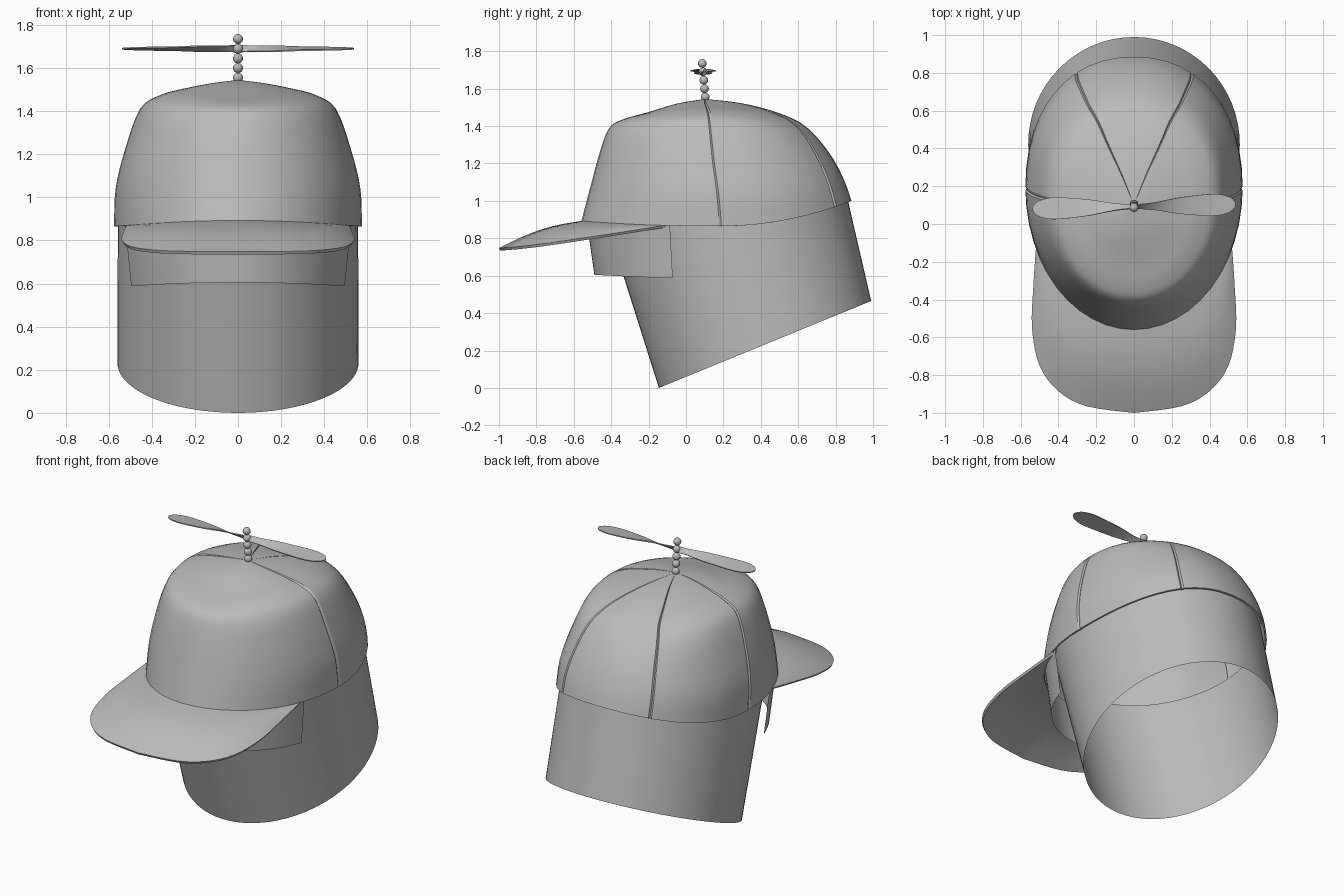
import bpy
import bmesh
from math import sin, cos, pi, radians, copysign
from mathutils import Vector
from mathutils.geometry import interpolate_bezier

if "Cube" in bpy.data.objects:
    bpy.data.objects.remove(bpy.data.objects["Cube"], do_unlink=True)

grey = bpy.data.materials.new("plain grey")
grey.use_nodes = True
grey.diffuse_color = (0.5, 0.5, 0.5, 1)
grey.node_tree.nodes["Principled BSDF"].inputs["Base Color"].default_value = grey.diffuse_color


def curve(points, steps=4):
    """Smooth path through the points."""
    pts = [Vector(p) for p in points]
    ends = [pts[0]] + pts + [pts[-1]]
    path = [pts[0]]
    for i in range(len(pts) - 1):
        before, a, b, after = ends[i:i + 4]
        path += interpolate_bezier(a, a + (b - before) / 6, b - (after - a) / 6, b, steps + 1)[1:]
    return path


def finish(obj, thickness=0, offset=-1, angle=30):
    obj.data.materials.clear()
    obj.data.materials.append(grey)
    bpy.ops.object.select_all(action='DESELECT')
    obj.select_set(True)
    bpy.context.view_layer.objects.active = obj
    if thickness:
        mod = obj.modifiers.new("thickness", 'SOLIDIFY')
        mod.thickness = thickness
        mod.offset = offset
        bpy.ops.object.modifier_apply(modifier=mod.name)
    bpy.ops.object.shade_smooth_by_angle(angle=radians(angle))


def sheet(name, rows, closed=False, **options):
    """Surface lofted through equal rows of points."""
    bm = bmesh.new()
    grid = [[bm.verts.new(p) for p in row] for row in rows]
    count = len(rows[0])
    for low, high in zip(grid, grid[1:]):
        for c in range(count if closed else count - 1):
            d = (c + 1) % count
            bm.faces.new((low[c], low[d], high[d], high[c]))
    bmesh.ops.remove_doubles(bm, verts=bm.verts, dist=0.0005)
    mesh = bpy.data.meshes.new(name)
    bm.to_mesh(mesh)
    bm.free()
    obj = bpy.data.objects.new(name, mesh)
    bpy.context.collection.objects.link(obj)
    finish(obj, **options)


def bow(power, value):
    return copysign(abs(value) ** power, value)


# Cap crown: front, side and back profiles blended around, seams pressed in
front = curve([(0, -.56, .89), (0, -.51, 1.08), (0, -.455, 1.28), (0, -.41, 1.39),
               (0, -.34, 1.435), (0, -.2, 1.475), (0, -.05, 1.52), (0, .1, 1.545)])
side = curve([(.575, .19, .865), (.568, .175, 1.04), (.525, .15, 1.22), (.455, .13, 1.41),
              (.36, .12, 1.475), (.25, .11, 1.505), (.12, .1, 1.53), (0, .1, 1.545)])
back = curve([(0, .885, 1), (0, .85, 1.1), (0, .79, 1.22), (0, .7, 1.34),
              (0, .6, 1.425), (0, .45, 1.485), (0, .28, 1.525), (0, .1, 1.545)])
seams = (90, 150, 210, 270)
angles = sorted([i * 7.5 for i in range(48)] + [s + d for s in seams for d in (-.9, .9)])
inner_point = Vector((0, .15, 1))
rows = []
for f, s, b in zip(front, side, back):
    row = []
    for a in angles:
        to_front = cos(radians(a))
        power = 1 if to_front > 0 else .91
        end = f if to_front > 0 else b
        reach = abs(to_front) ** power
        p = Vector((s.x * bow(power, sin(radians(a))),
                    s.y + (end.y - s.y) * reach,
                    s.z + (end.z - s.z) * reach ** 2))
        if a in seams and s.x > 0.01:
            p = p.lerp(inner_point, .012)
        row.append(p)
    rows.append(row)
sheet("cap_crown", rows, closed=True, thickness=.01, angle=25)


# Tilted open oval tube under the cap
def oval(front_end, back_end, width):
    a, b = Vector(front_end), Vector(back_end)
    mid, half = (a + b) / 2, (a - b) / 2
    return [mid + half * cos(t) + Vector((width * sin(t), 0, 0))
            for t in (2 * pi * i / 64 for i in range(64))]


sheet("head_tube", [oval((0, -.145, 0), (0, .99, .465), .56),
                    oval((0, -.43, .9), (0, .862, 1.02), .557)], closed=True)


# Forehead band hanging inside the front of the cap
def arc(width, depth, z, rise, limit, steps):
    points = []
    for i in range(-steps, steps + 1):
        t = radians(limit) * i / steps
        points.append(Vector((width * sin(t), .18 - depth * cos(t), z + rise * cos(t) ** 2)))
    return points


sheet("forehead_band", [arc(.534, .67, .585, .02, 68, 16), arc(.565, .71, .865, .02, 68, 16)])

# Brim: outer edge lofted to the cap rim with a slight crown
half = curve([(0, -1, .748), (.25, -.965, .75), (.4, -.885, .757), (.5, -.75, .773),
              (.54, -.55, .802), (.533, -.33, .835), (.518, -.11, .87)])
outer = [Vector((-p.x, p.y, p.z)) for p in reversed(half[1:])] + half
inner = arc(.565, .73, .865, .029, 66, len(half) - 1)
rows = []
for i in range(9):
    v = i / 8
    rows.append([o.lerp(n, v) + Vector((0, 0, .055 * (n - o).length * sin(pi * v)))
                 for o, n in zip(outer, inner)])
sheet("brim", rows, thickness=.015)

# Beaded stem
for i in range(5):
    bpy.ops.mesh.primitive_uv_sphere_add(segments=20, ring_count=12, radius=.023,
                                         location=(0, .103 - .004 * i, 1.555 + .045 * i))
    bead = bpy.context.object
    bead.name = f"stem_bead_{i + 1}"
    finish(bead, angle=60)

# Propeller blades: half width and pitch along the length, turned about the hub
stations = curve([(0, .018, 60), (.1, .022, 35), (.25, .045, 12), (.42, .058, 6),
                  (.5, .043, 5), (.53, .02, 5), (.538, .004, 5)])
for name, turn in (("left_blade", 1), ("right_blade", -1)):
    rows = []
    for st in stations:
        row = []
        for i in range(-2, 3):
            w, pitch = st.y * i / 2, radians(st.z)
            row.append((turn * st.x, .092 + turn * (.022 * st.x + w * cos(pitch)),
                        1.69 + w * sin(pitch)))
        rows.append(row)
    sheet(name, rows, thickness=.006, offset=0)
